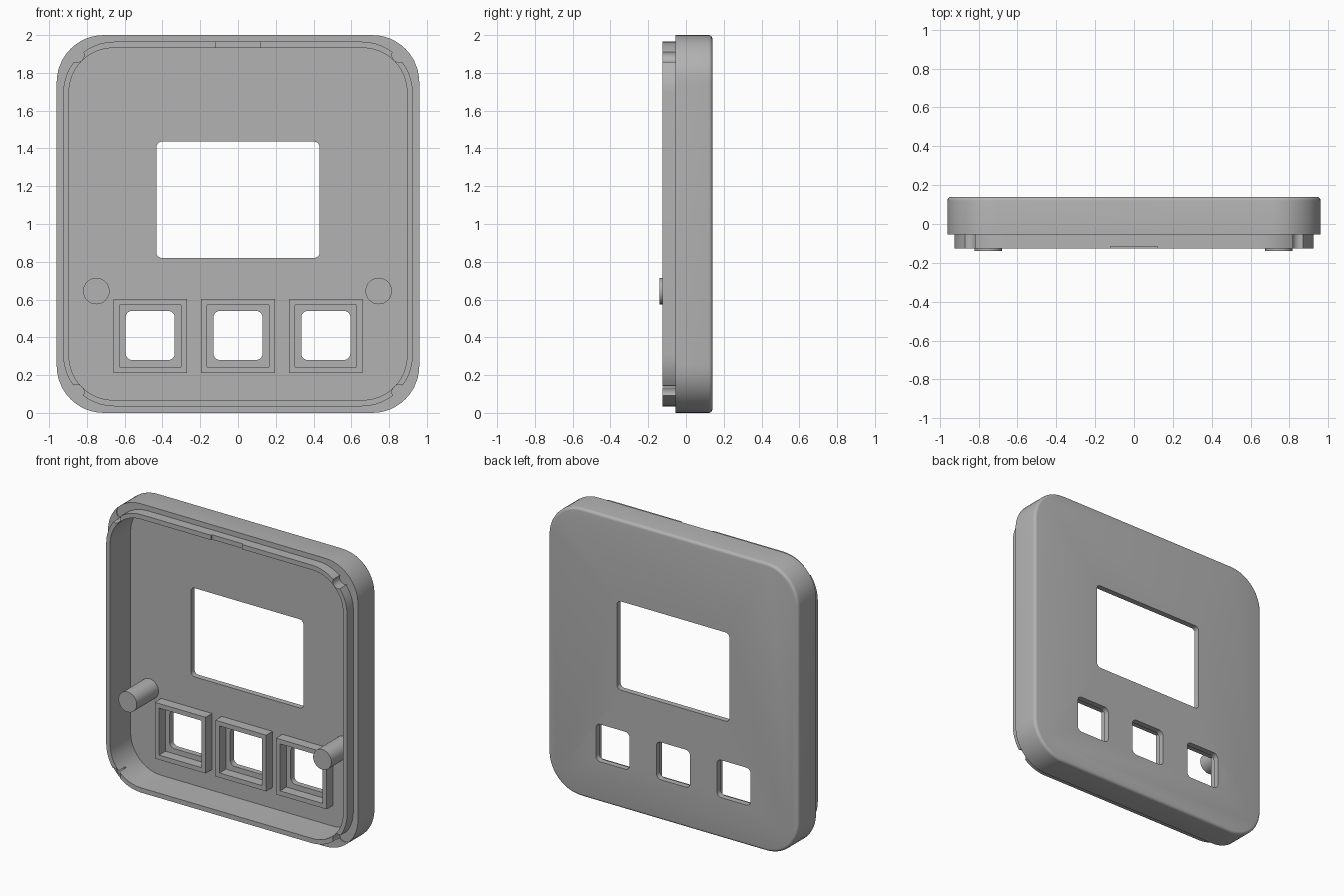
import bpy, bmesh, math
from mathutils import Matrix

default = bpy.data.objects.get("Cube")
if default:
    bpy.data.objects.remove(default, do_unlink=True)

grey = bpy.data.materials.new("plain grey")
grey.use_nodes = True
colour = (0.45, 0.45, 0.45, 1)
grey.diffuse_color = colour
grey.node_tree.nodes["Principled BSDF"].inputs["Base Color"].default_value = colour


def finish(name, bm):
    bmesh.ops.recalc_face_normals(bm, faces=bm.faces)
    mesh = bpy.data.meshes.new(name)
    bm.to_mesh(mesh)
    bm.free()
    mesh.materials.append(grey)
    obj = bpy.data.objects.new(name, mesh)
    bpy.context.collection.objects.link(obj)
    return obj


def ring(bm, y, hw, hh, r, cx, cz, seg=12):
    """One rounded rectangle of vertices at depth y."""
    verts = []
    for q, (sx, sz) in enumerate([(1, 1), (-1, 1), (-1, -1), (1, -1)]):
        for i in range(seg + 1 if r else 1):
            a = math.pi / 2 * (q + i / seg)
            verts.append(bm.verts.new((cx + sx * (hw - r) + r * math.cos(a), y,
                                       cz + sz * (hh - r) + r * math.sin(a))))
    return verts


def loft(name, profile, cx=0, cz=1, closed=False):
    """Skin rings of (y, half width, half height, radius)."""
    bm = bmesh.new()
    rings = [ring(bm, *p, cx, cz) for p in profile]
    pairs = list(zip(rings, rings[1:]))
    if closed:
        pairs.append((rings[-1], rings[0]))
    else:
        bm.faces.new(rings[0])
        bm.faces.new(rings[-1])
    for a, b in pairs:
        n = len(a)
        for i in range(n):
            j = (i + 1) % n
            bm.faces.new((a[i], a[j], b[j], b[i]))
    return finish(name, bm)


def rod(name, x, z, r, y0, y1):
    bm = bmesh.new()
    place = Matrix.Translation((x, (y0 + y1) / 2, z)) @ Matrix.Rotation(math.pi / 2, 4, 'X')
    bmesh.ops.create_cone(bm, cap_ends=True, segments=32, radius1=r, radius2=r,
                          depth=y1 - y0, matrix=place)
    return finish(name, bm)


def smooth(obj):
    bpy.ops.object.select_all(action='DESELECT')
    obj.select_set(True)
    bpy.context.view_layer.objects.active = obj
    bpy.ops.object.shade_smooth_by_angle(angle=math.radians(30))


# Hollow case: filleted back, side wall, stepped lip, inner wall and floor
BACK, FLOOR, STEP, LIP = 0.14, 0.10, -0.055, -0.125
fillet = 0.02
profile = []
for k in range(5):
    a = math.pi / 2 * k / 4
    inset = fillet * (1 - math.sin(a))
    profile.append((BACK - fillet * (1 - math.cos(a)), 0.96 - inset, 1 - inset, 0.25 - inset))
profile += [(STEP, 0.96, 1, 0.25), (STEP, 0.925, 0.965, 0.27), (LIP, 0.925, 0.965, 0.27),
            (LIP, 0.895, 0.932, 0.235), (FLOOR, 0.895, 0.932, 0.235)]
case = loft("case", profile)

# Openings for the screen and buttons, corner screw notches, shallow lip recess
button_x = (-0.465, 0, 0.465)
cutters = [loft("screen_cutter", [(0, 0.432, 0.308, 0.03), (0.2, 0.432, 0.308, 0.03)], 0, 1.128)]
for x in button_x:
    cutters.append(loft("button_cutter", [(0.05, 0.13, 0.13, 0.035), (0.2, 0.13, 0.13, 0.035)], x, 0.41))
for x in (-0.855, 0.855):
    for z in (0.11, 1.895):
        cutters.append(rod("screw_cutter", x, z, 0.04, -0.2, STEP + 0.005))
cutters.append(loft("recess_cutter", [(-0.2, 0.12, 0.05, 0), (LIP + 0.01, 0.12, 0.05, 0)], 0, 1.95))

bpy.context.view_layer.objects.active = case
for cutter in cutters:
    mod = case.modifiers.new("cut", 'BOOLEAN')
    mod.operation = 'DIFFERENCE'
    mod.solver = 'EXACT'
    mod.object = cutter
    bpy.ops.object.modifier_apply(modifier=mod.name)
    bpy.data.objects.remove(cutter, do_unlink=True)
smooth(case)

# Square button frames standing on the floor
for x, side in zip(button_x, ("right", "middle", "left")):
    loft(side + "_button_frame", [(FLOOR + 0.005, 0.195, 0.195, 0), (0.03, 0.195, 0.195, 0),
                                  (0.03, 0.163, 0.163, 0), (FLOOR + 0.005, 0.163, 0.163, 0)],
         x, 0.407, closed=True)

# Mounting pegs
for x, side in ((-0.75, "right"), (0.745, "left")):
    smooth(rod(side + "_peg", x, 0.645, 0.07, -0.14, FLOOR + 0.005))
